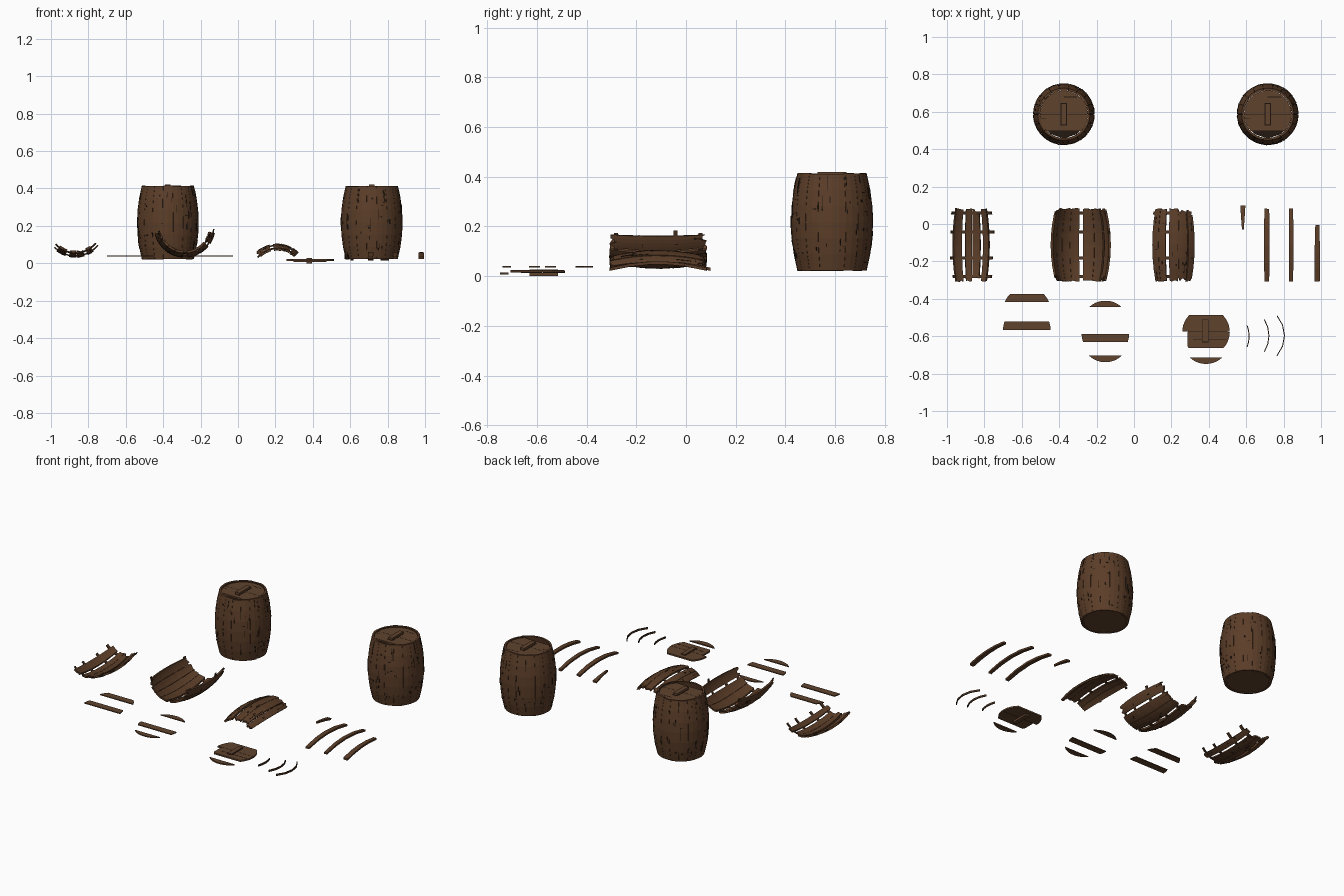
import bpy, bmesh, random
from math import radians, sin, cos, asin, pi
from mathutils import Matrix

rng = random.Random(4)
cube = bpy.data.objects.get("Cube")
if cube:
    bpy.data.objects.remove(cube)


def material(name, rgb):
    m = bpy.data.materials.new(name)
    m.use_nodes = True
    m.diffuse_color = (*rgb, 1)
    m.node_tree.nodes["Principled BSDF"].inputs["Base Color"].default_value = (*rgb, 1)
    return m


WOOD, DARK, HOOP, PLANK = range(4)
MATS = [material("brown_wood", (0.105, 0.047, 0.021)),
        material("dark_cracks", (0.016, 0.009, 0.005)),
        material("hoop_wood", (0.065, 0.031, 0.015)),
        material("lid_wood", (0.115, 0.055, 0.027))]

HALF = 0.197      # half the barrel height
THICK = 0.012     # stave thickness
LID_R = 0.127
HOOPS = (-0.17, -0.07, 0.07, 0.17)


def radius(t):
    return 0.139 + 0.026 * (1 - (t / HALF) ** 2)


def finish(name, bm, matrix=Matrix()):
    bmesh.ops.recalc_face_normals(bm, faces=bm.faces)
    mesh = bpy.data.meshes.new(name)
    bm.to_mesh(mesh)
    bm.free()
    for m in MATS:
        mesh.materials.append(m)
    ob = bpy.data.objects.new(name, mesh)
    ob.matrix_world = matrix
    bpy.context.collection.objects.link(ob)
    return ob


def patch(bm, a0, a1, t0=-HALF, t1=HALF, out=0.0, thick=THICK, mat=WOOD,
          n=2, m=6, rag=0.0, taper=(1, 1)):
    """Curved slab on the barrel wall, between two angles and two heights."""
    lo = [t0 + rng.uniform(0, rag) for _ in range(n + 1)]
    hi = [t1 - rng.uniform(0, rag) for _ in range(n + 1)]
    mid, half = (a0 + a1) / 2, (a1 - a0) / 2
    grid = {}
    for i in range(n + 1):
        for j in range(m + 1):
            f = j / m
            t = lo[i] + (hi[i] - lo[i]) * f
            width = half * (taper[0] + (taper[1] - taper[0]) * f)
            a = radians(mid + width * (2 * i / n - 1))
            for k in (0, 1):
                r = radius(t) + out - thick * k
                grid[i, j, k] = bm.verts.new((r * cos(a), r * sin(a), t))

    def face(*keys):
        bm.faces.new([grid[k] for k in keys]).material_index = mat

    for i in range(n):
        for j in range(m):
            for k in (0, 1):
                face((i, j, k), (i + 1, j, k), (i + 1, j + 1, k), (i, j + 1, k))
        for j in (0, m):
            face((i, j, 0), (i + 1, j, 0), (i + 1, j, 1), (i, j, 1))
    for j in range(m):
        for i in (0, n):
            face((i, j, 0), (i, j + 1, 0), (i, j + 1, 1), (i, j, 1))


def cracks(bm, count, a0, a1):
    for _ in range(count):
        a, t = rng.uniform(a0, a1), rng.uniform(-0.17, 0.16)
        w, h = rng.choice([(0.8, 0.06), (1, 0.035), (2.5, 0.01), (1.5, 0.015), (5, 0.003)])
        patch(bm, a, a + w, t, min(t + h * rng.uniform(0.6, 1.4), 0.19),
              0.0015, 0.004, DARK, n=1, m=2)


def slice_of_lid(bm, d0, d1, z, thick=0.01, min_x=-1, mat=PLANK, cy=0):
    """Plank cut from a round lid between two distances from its centre."""
    b0, b1 = asin(d0 / LID_R), asin(d1 / LID_R)
    arc = [b0 + (b1 - b0) * i / 6 for i in range(7)]
    pts = [(LID_R * cos(b), LID_R * sin(b)) for b in arc]
    pts += [(max(-x, min_x), y) for x, y in reversed(pts)]
    rings = [[bm.verts.new((x, y + cy, h)) for x, y in pts] for h in (z, z + thick)]
    faces = [bm.faces.new(r) for r in rings]
    for i in range(len(pts)):
        j = (i + 1) % len(pts)
        faces.append(bm.faces.new((rings[0][i], rings[0][j], rings[1][j], rings[1][i])))
    for f in faces:
        f.material_index = mat


def box(bm, x, y, z, sx, sy, sz, mat=PLANK):
    mtx = Matrix.Translation((x, y, z)) @ Matrix.Diagonal((sx, sy, sz, 1))
    made = bmesh.ops.create_cube(bm, size=1, matrix=mtx)
    for f in {f for v in made["verts"] for f in v.link_faces}:
        f.material_index = mat


def handle(bm, x, y, z, height):
    """Grip bar with a dark joint around its foot, resting on height z."""
    box(bm, x, y, z + height / 2, 0.028, 0.115, height)
    box(bm, x, y, z, 0.034, 0.121, 0.002, DARK)


# Two whole barrels: staves over a dark lining, plank lid, handle and floor
def barrel(side, x, y):
    place = Matrix.Translation((x, y, 0.218))
    bm = bmesh.new()
    step = 360 / 18
    for i in range(18):
        patch(bm, i * step + 0.2, (i + 1) * step - 0.2,
              -HALF + rng.uniform(0, 0.003), HALF - rng.uniform(0, 0.004))
    cracks(bm, 65, 0, 360)
    finish(side + "_barrel_staves", bm, place)

    bm = bmesh.new()
    patch(bm, 0, 360, -0.188, 0.188, -0.006, 0.005, DARK, n=24)
    finish(side + "_barrel_lining", bm, place)

    bm = bmesh.new()
    slice_of_lid(bm, -0.09, -0.0015, 0.178)
    slice_of_lid(bm, 0.0015, 0.1265, 0.178)
    box(bm, 0, 0, 0.1865, 0.25, 0.006, 0.002, DARK)
    box(bm, 0.035, 0.092, 0.188, 0.07, 0.003, 0.001, DARK)
    box(bm, -0.11, -0.025, 0.188, 0.03, 0.003, 0.001, DARK)
    handle(bm, 0, 0, 0.188, 0.014)
    finish(side + "_barrel_lid", bm, place)

    bm = bmesh.new()
    slice_of_lid(bm, -0.1265, 0.1265, -0.194, 0.008)
    slice_of_lid(bm, -0.1265, 0.1265, -0.186, 0.002, mat=DARK)
    finish(side + "_barrel_floor", bm, place)


barrel("right", -0.375, 0.587)
barrel("left", 0.715, 0.587)


# Broken wall pieces lying on their side; spans are stave angles, 90 is the middle
def lying(x, z, arch, y=-0.112):
    return Matrix.Translation((x, y, z)) @ Matrix.Rotation(pi / 2 if arch else -pi / 2, 4, 'X')


def wreck(name, x, z, arch, spans, hoop_span, ragged):
    bm = bmesh.new()
    for i, (a0, a1) in enumerate(spans):
        patch(bm, a0, a1, rag=0.04 if i in ragged else 0.008, n=4)
        cracks(bm, 3, a0 + 2, a1 - 6)
    finish(name + "_staves", bm, lying(x, z, arch))
    bm = bmesh.new()
    for t in HOOPS:
        patch(bm, hoop_span[0] + rng.uniform(-3, 6), hoop_span[1] + rng.uniform(-6, 3),
              t - 0.008, t + 0.008, -0.003, 0.006, HOOP, n=12, m=1)
    finish(name + "_hoops", bm, lying(x, z, arch))


wreck("small_cradle", -0.87, 0.195, False,
      [(53, 66), (72, 87.7), (88.3, 102), (109, 128)], (40, 140), {1})
wreck("large_cradle", -0.285, 0.195, False,
      [(12, 34), (39, 61), (61.6, 85), (93, 112), (112.6, 130), (130.6, 148), (148.6, 167)],
      (7, 171), {0, 6})
wreck("broken_arch", 0.21, -0.06, True,
      [(46, 60), (62, 79), (79.6, 98), (105, 118.7), (119.3, 133)], (43, 137), {0, 1})

# Loose staves
for name, x, y, width, t0, t1, taper in (
        ("stave_splinter", 0.582, -0.097, 0.032, -HALF, -0.065, (1, 0.3)),
        ("loose_stave_a", 0.71, -0.112, 0.03, -HALF, HALF, (1, 1)),
        ("loose_stave_b", 0.84, -0.112, 0.025, -HALF, HALF, (1, 1)),
        ("broken_stave", 0.98, -0.112, 0.037, -0.11, HALF, (0.6, 1))):
    bm = bmesh.new()
    spread = width / 0.165 * 28.65
    patch(bm, 90 - spread, 90 + spread, t0, t1, m=4, rag=0.004, taper=taper)
    finish(name, bm, lying(x, -0.105, True, y))

# Loose lid planks
for name, x, y, d0, d1 in (
        ("lid_plank_a", -0.573, -0.464, 0.046, 0.09),
        ("lid_plank_b", -0.573, -0.567, 0.001, 0.045),
        ("lid_plank_c", -0.153, -0.537, 0.092, 0.1265),
        ("lid_plank_d", -0.153, -0.587, -0.045, -0.001),
        ("lid_plank_e", -0.153, -0.612, -0.1265, -0.091)):
    bm = bmesh.new()
    slice_of_lid(bm, d0, d1, 0.036, 0.006)
    finish(name, bm, Matrix.Translation((x, y, 0)))

# Broken lid with handle
bm = bmesh.new()
slice_of_lid(bm, 0.0015, 0.091, 0.012)
slice_of_lid(bm, -0.086, -0.0015, 0.012, min_x=-0.1)
box(bm, 0.01, 0, 0.0205, 0.21, 0.005, 0.002, DARK)
box(bm, 0.02, -0.042, 0.0222, 0.18, 0.003, 0.001, DARK)
slice_of_lid(bm, -0.1265, -0.092, 0.007, 0.008, cy=-0.044)
handle(bm, -0.004, 0.005, 0.022, 0.006)
box(bm, -0.004, 0.005, 0.0065, 0.028, 0.115, 0.013)
finish("broken_lid", bm, Matrix.Translation((0.385, -0.577, 0)))

# Hoop fragments
for name, x, y, half in (("hoop_piece_small", 0.618, -0.6, 21),
                         ("hoop_piece_medium", 0.724, -0.597, 32),
                         ("hoop_piece_large", 0.807, -0.597, 41)):
    bm = bmesh.new()
    patch(bm, -half, half, -0.006, 0.006, 0, 0.005, HOOP, n=4, m=1)
    finish(name, bm, Matrix.Translation((x - 0.165, y, 0.02)))
